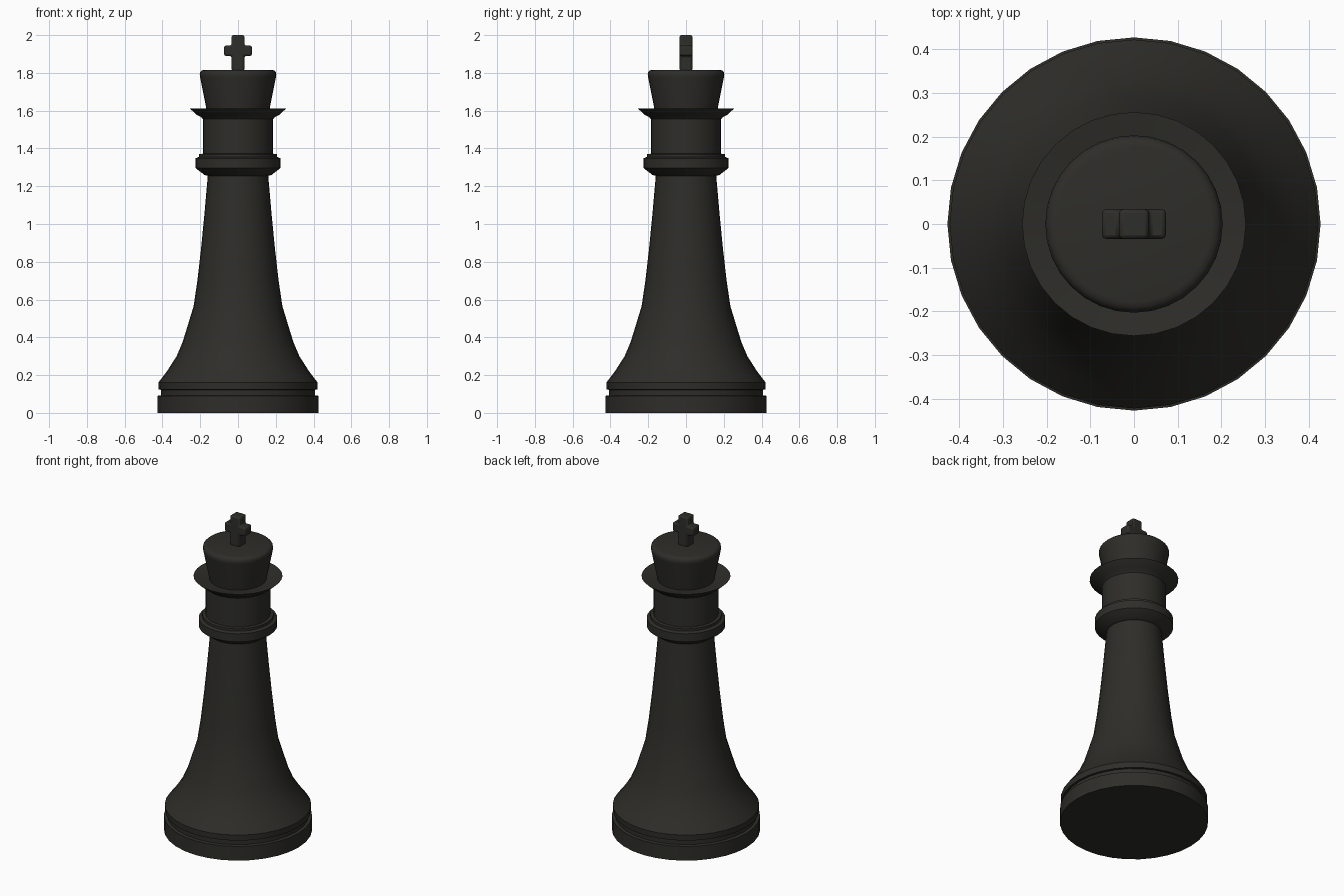
import bpy, bmesh, math

if "Cube" in bpy.data.objects:
    bpy.data.objects.remove(bpy.data.objects["Cube"])

SIDES = 32
dark = bpy.data.materials.new("dark_wood")
dark.diffuse_color = (0.027, 0.026, 0.022, 1)
dark.use_nodes = True
dark.node_tree.nodes["Principled BSDF"].inputs["Base Color"].default_value = dark.diffuse_color


def finish(name, bm, angle=35):
    bmesh.ops.recalc_face_normals(bm, faces=bm.faces)
    mesh = bpy.data.meshes.new(name)
    bm.to_mesh(mesh)
    bm.free()
    ob = bpy.data.objects.new(name, mesh)
    mesh.materials.append(dark)
    bpy.context.collection.objects.link(ob)
    bpy.ops.object.select_all(action='DESELECT')
    ob.select_set(True)
    bpy.context.view_layer.objects.active = ob
    bpy.ops.object.shade_smooth_by_angle(angle=math.radians(angle))
    return ob


def lathe(name, profile, cap_bottom=False, cap_top=False):
    """Turn a (radius, height) profile around z."""
    bm = bmesh.new()
    rings = [[bm.verts.new((r * math.cos(math.tau * i / SIDES),
                            r * math.sin(math.tau * i / SIDES), z))
              for i in range(SIDES)] for r, z in profile]
    for a, b in zip(rings, rings[1:]):
        for i in range(SIDES):
            j = (i + 1) % SIDES
            bm.faces.new((a[i], a[j], b[j], b[i]))
    if cap_bottom:
        bm.faces.new(rings[0][::-1])
    if cap_top:
        bm.faces.new(rings[-1])
    # A single outward-facing winding, kept open where parts meet
    return finish(name, bm)


# Foot disc with the groove above it
lathe("base", [(0.427, 0), (0.427, 0.09), (0.408, 0.093), (0.408, 0.122)],
      cap_bottom=True)

# Flared, tapering stem
lathe("stem", [(0.408, 0.122), (0.42, 0.124), (0.422, 0.16), (0.375, 0.222),
               (0.325, 0.30), (0.295, 0.37), (0.27, 0.45), (0.235, 0.565),
               (0.215, 0.70), (0.196, 0.866), (0.178, 1.05), (0.16, 1.255)])

# Lower collar ring with a small step
lathe("lower_collar", [(0.16, 1.255), (0.178, 1.26), (0.226, 1.297),
                       (0.226, 1.348), (0.206, 1.355), (0.206, 1.37),
                       (0.186, 1.372)])

# Neck and sharp-edged upper collar
lathe("neck", [(0.186, 1.372), (0.186, 1.555), (0.196, 1.567),
               (0.218, 1.578), (0.256, 1.612), (0.165, 1.597)])

# Crown, widening upward with a rounded rim
lathe("crown", [(0.165, 1.597), (0.2, 1.775), (0.203, 1.79), (0.2, 1.804),
                (0.191, 1.813), (0.178, 1.816)], cap_top=True)

# Cross: one quarter outline mirrored, extruded and bevelled
w, arm, low, high = 0.034, 0.073, 1.89, 1.945
outline = [(w, 1.81), (w, low), (arm, low), (arm, high), (w, high), (w, 2.0)]
outline += [(-x, z) for x, z in reversed(outline)]
bm = bmesh.new()
face = bm.faces.new([bm.verts.new((x, -w, z)) for x, z in outline])
ext = bmesh.ops.extrude_face_region(bm, geom=[face])
bmesh.ops.translate(bm, vec=(0, 2 * w, 0),
                    verts=[v for v in ext["geom"] if isinstance(v, bmesh.types.BMVert)])
cross = finish("cross", bm, 40)
bevel = cross.modifiers.new("soft_edges", 'BEVEL')
bevel.width = 0.009
bevel.segments = 2
